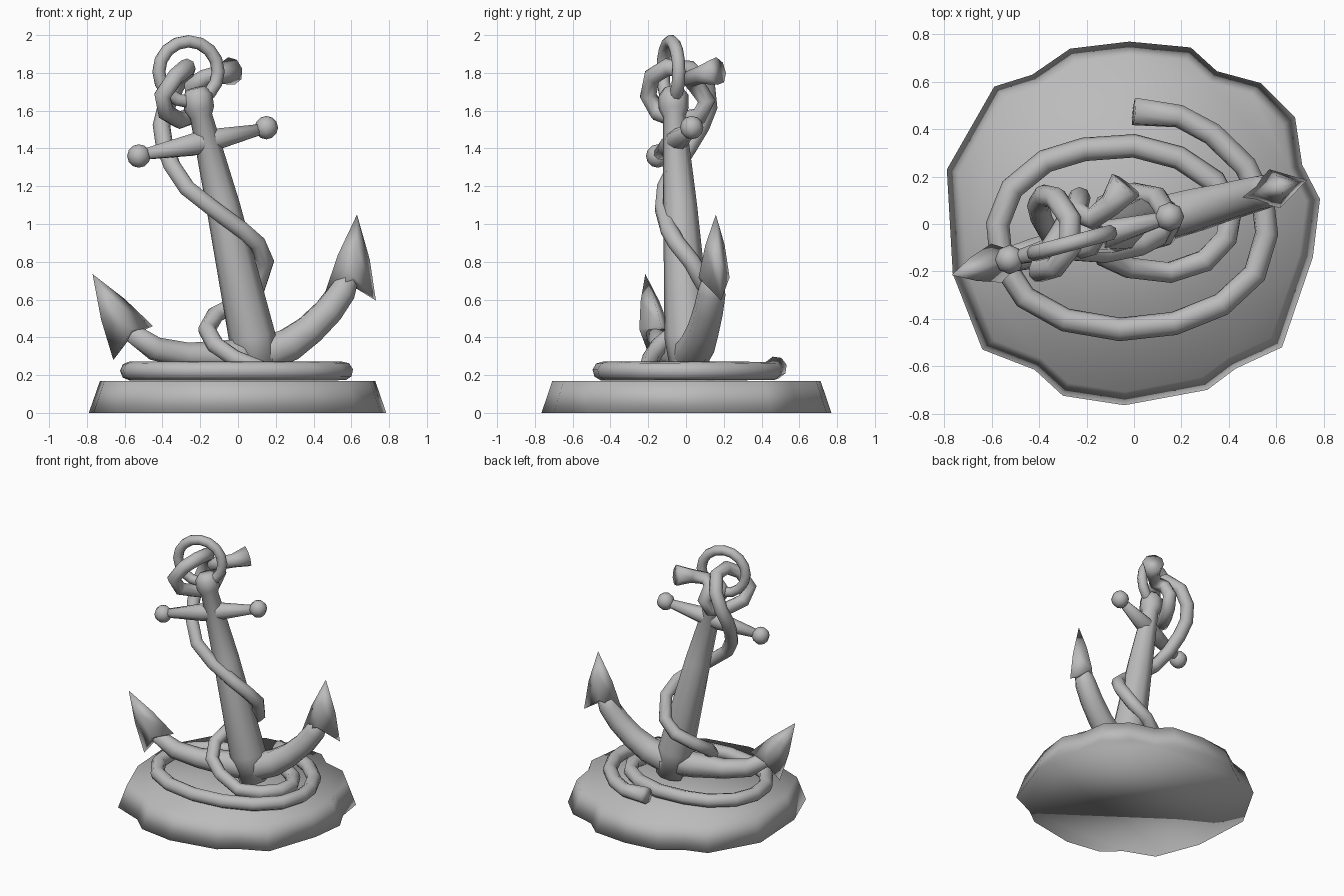
import bpy, bmesh, math
from mathutils import Vector

if "Cube" in bpy.data.objects:
    bpy.data.objects.remove(bpy.data.objects["Cube"])

grey = bpy.data.materials.new("stone grey")
grey.diffuse_color = (0.5, 0.5, 0.5, 1)
grey.use_nodes = True
grey.node_tree.nodes["Principled BSDF"].inputs["Base Color"].default_value = grey.diffuse_color


def finish(name, bm):
    bmesh.ops.recalc_face_normals(bm, faces=bm.faces)
    me = bpy.data.meshes.new(name)
    bm.to_mesh(me)
    bm.free()
    for p in me.polygons:
        p.use_smooth = True
    me.materials.append(grey)
    ob = bpy.data.objects.new(name, me)
    bpy.context.collection.objects.link(ob)
    return ob


def plane(x, z):
    """Point in the upright plane of the anchor, turned about 15 degrees."""
    return Vector((x, 0.267 * x - 0.01, z))


def tube(name, pts, radii, sides=8, closed=False):
    """Round bar through points, one radius per point or one for all."""
    pts = [Vector(p) for p in pts]
    n = len(pts)
    if not isinstance(radii, (list, tuple)):
        radii = [radii] * n
    bm = bmesh.new()
    rings, up = [], None
    for i, p in enumerate(pts):
        a = pts[(i - 1) % n] if closed or i > 0 else p
        b = pts[(i + 1) % n] if closed or i < n - 1 else p
        t = (b - a).normalized()
        if up is None:
            up = Vector((0.25, -0.95, 0.1))
            if abs(up.dot(t)) > 0.8:
                up = Vector((0, 0, 1))
        up = (up - t * up.dot(t)).normalized()
        side = t.cross(up)
        rings.append([bm.verts.new(p + radii[i] * (up * math.cos(k) + side * math.sin(k)))
                      for k in [2 * math.pi * (j + 0.5) / sides for j in range(sides)]])
    for i in range(n if closed else n - 1):
        r, s = rings[i], rings[(i + 1) % n]
        for j in range(sides):
            k = (j + 1) % sides
            bm.faces.new((r[j], r[k], s[k], s[j]))
    if not closed:
        bm.faces.new(rings[0])
        bm.faces.new(rings[-1])
    return finish(name, bm)


# Base: uneven rock slab with tapered sides
outline = [(-.79, .23), (-.59, .58), (-.43, .63), (-.27, .74), (-.02, .77), (.24, .745),
           (.35, .645), (.535, .595), (.68, .45), (.71, .25), (.785, .105), (.755, -.14),
           (.625, -.52), (.43, -.61), (.31, -.70), (-.04, -.765), (-.30, -.725),
           (-.42, -.615), (-.64, -.53), (-.765, -.21)]
bm = bmesh.new()
low = [bm.verts.new((x, y, 0)) for x, y in outline]
top = [bm.verts.new((x * .925, y * .925, .17)) for x, y in outline]
for i in range(len(low)):
    j = (i + 1) % len(low)
    bm.faces.new((low[i], low[j], top[j], top[i]))
bm.faces.new(top)
bm.faces.new(low)
finish("base", bm)

# Shank with collar at the top
tube("shank", [plane(.12, .2), plane(.075, .4), plane(-.08, 1.1), plane(-.195, 1.57),
               plane(-.205, 1.61), plane(-.215, 1.68), plane(-.225, 1.72)],
     [.10, .125, .09, .06, .08, .08, .05])

# Ring through the collar
ring = [plane(-.262 + .157 * math.cos(a), 1.807 + .16 * math.sin(a))
        for a in [math.pi * k / 8 for k in range(16)]]
tube("ring", ring, .035, 8, True)

# Stock with round ends
tube("stock", [plane(-.52, 1.365), plane(-.24, 1.42), plane(-.13, 1.445), plane(.14, 1.505)],
     [.028, .062, .062, .028])
for label, x, z in (("left", -.525, 1.36), ("right", .15, 1.51)):
    bm = bmesh.new()
    bmesh.ops.create_uvsphere(bm, u_segments=8, v_segments=6, radius=.062)
    bmesh.ops.translate(bm, verts=bm.verts, vec=plane(x, z))
    finish(label + "_stock_ball", bm)

# Arms curving up from the crown
tube("left_arm", [plane(.16, .30), plane(-.05, .30), plane(-.27, .305), plane(-.44, .34),
                  plane(-.57, .43)], [.10, .09, .07, .065, .05])
tube("right_arm", [plane(.06, .28), plane(.14, .31), plane(.27, .36), plane(.38, .44),
                   plane(.48, .54), plane(.55, .64), plane(.60, .75)],
     [.09, .10, .095, .085, .08, .075, .05])


def fluke(name, tip, barb_a, barb_b, heart, bulge):
    """Spade-shaped point: tip, bulged middle, swept barbs and hollow back."""
    tip, a, b, heart = (plane(*p) for p in (tip, barb_a, barb_b, heart))
    thick = Vector((-.258, .966, 0))
    waist = heart.lerp(tip, .1)
    rim = [a, waist + thick * .085, b, waist - thick * .085]
    bm = bmesh.new()
    vt, vh = bm.verts.new(tip), bm.verts.new(heart)
    vr = [bm.verts.new(p) for p in rim]
    axis = heart.lerp(tip, .5)
    vm = []
    for p in rim:
        q = p.lerp(tip, .5)
        vm.append(bm.verts.new(q + (q - axis) * bulge))
    for i in range(4):
        j = (i + 1) % 4
        bm.faces.new((vr[i], vr[j], vm[j], vm[i]))
        bm.faces.new((vm[i], vm[j], vt))
        bm.faces.new((vr[j], vr[i], vh))
    finish(name, bm)


fluke("left_fluke", (-.77, .735), (-.66, .28), (-.45, .46), (-.56, .41), .2)
fluke("right_fluke", (.63, 1.05), (.46, .635), (.73, .595), (.59, .68), .25)

# Rope lying in coils on the base
coil = [(0, .475), (.19, .455), (.33, .38), (.47, .245), (.545, .085), (.56, -.04),
        (.51, -.21), (.37, -.34), (.17, -.42), (-.06, -.445), (-.29, -.405), (-.46, -.31),
        (-.56, -.155), (-.575, 0), (-.515, .15), (-.375, .265), (-.21, .315), (0, .33),
        (.19, .28), (.34, .18), (.41, .055), (.39, -.06), (.30, -.155), (.15, -.205)]
path = [(x, y, .24 if i == 0 else .222) for i, (x, y) in enumerate(coil)]
# Rope winding up the shank
path += [(-.02, -.185, .29), (-.12, -.14, .36), (-.165, -.04, .44), (-.12, .08, .52),
         (0, .13, .58), (.10, .11, .66), (.145, .03, .80), (.10, -.05, .90),
         (.02, -.09, .97), (-.13, -.12, 1.08), (-.27, -.11, 1.19), (-.35, -.05, 1.31),
         (-.39, .02, 1.42)]
# Knot around the ring and the loose end
path += [(-.405, .08, 1.52), (-.38, .12, 1.62), (-.33, .11, 1.73), (-.27, .02, 1.82),
         (-.27, -.10, 1.83), (-.33, -.18, 1.78), (-.40, -.20, 1.68), (-.38, -.15, 1.59),
         (-.31, -.04, 1.55), (-.25, .07, 1.57), (-.23, .11, 1.65), (-.24, .05, 1.74),
         (-.18, .02, 1.77), (-.10, .08, 1.79), (-.035, .165, 1.81)]
tube("rope", path, [.06] + [.05] * 22 + [.047] * (len(path) - 25) + [.05, .075])
